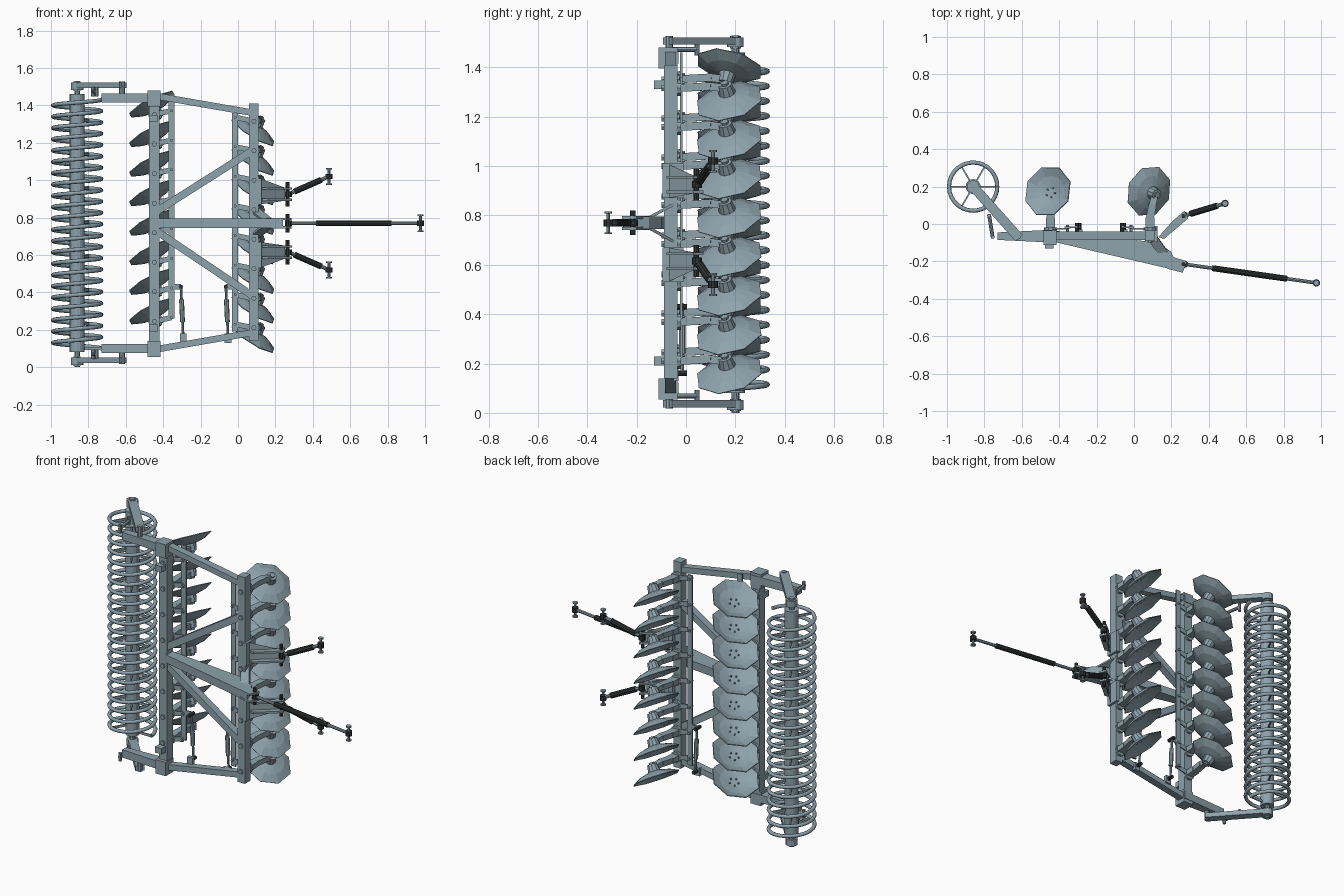
import bpy, bmesh, math
from mathutils import Vector as V, Matrix

if "Cube" in bpy.data.objects:
    bpy.data.objects.remove(bpy.data.objects["Cube"])


def material(name, col):
    m = bpy.data.materials.new(name)
    m.diffuse_color = (*col, 1)
    m.use_nodes = True
    m.node_tree.nodes["Principled BSDF"].inputs["Base Color"].default_value = m.diffuse_color
    return m


dark = material("dark_steel", (0.03, 0.035, 0.035))
blue = material("blue_grey_paint", (0.27, 0.36, 0.41))
MID = 0.77          # mirror height of the hitch


def obj(name, mesh, mat=None):
    o = bpy.data.objects.new(name, mesh)
    bpy.context.collection.objects.link(o)
    if not mesh.materials:
        mesh.materials.append(mat or blue)
    return o


def from_bm(name, bm, mat=None):
    me = bpy.data.meshes.new(name)
    bmesh.ops.recalc_face_normals(bm, faces=bm.faces)
    bm.to_mesh(me)
    bm.free()
    return obj(name, me, mat)


def box(name, lo, hi, mat=None):
    lo, hi = V(lo), V(hi)
    bm = bmesh.new()
    bmesh.ops.create_cube(bm, size=1, matrix=Matrix.Translation((lo + hi) / 2) @ Matrix.Diagonal((*(hi - lo), 1)))
    return from_bm(name, bm, mat)


def frame(p, q, ref):
    z = (q - p).normalized()
    x = V(ref).cross(z).normalized()
    m = Matrix((x, z.cross(x), z)).transposed().to_4x4()
    return Matrix.Translation((p + q) / 2) @ m


def beam(name, p, q, w, h, ref=(0, 1, 0), mat=None):
    # bar from p to q: h along ref, w across it
    p, q = V(p), V(q)
    bm = bmesh.new()
    bmesh.ops.create_cube(bm, size=1, matrix=frame(p, q, ref) @ Matrix.Diagonal((w, h, (q - p).length, 1)))
    return from_bm(name, bm, mat)


def rod(name, p, q, r, n=10, mat=None, r2=None):
    p, q = V(p), V(q)
    ref = (0, 1, 0) if abs((q - p).normalized().y) < 0.9 else (1, 0, 0)
    bm = bmesh.new()
    bmesh.ops.create_cone(bm, cap_ends=True, segments=n, radius1=r, radius2=r if r2 is None else r2,
                          depth=(q - p).length, matrix=frame(p, q, ref))
    return from_bm(name, bm, mat)


def plate(name, pts, z0, z1, mat=None):
    # xy profile extruded along z
    bm = bmesh.new()
    f = bm.faces.new([bm.verts.new((x, y, z0)) for x, y in pts])
    r = bmesh.ops.extrude_face_region(bm, geom=[f])
    bmesh.ops.translate(bm, vec=(0, 0, z1 - z0), verts=[v for v in r["geom"] if isinstance(v, bmesh.types.BMVert)])
    return from_bm(name, bm, mat)


# Main frame
box("rear_beam", (-0.475, -0.09, 0.06), (-0.42, -0.035, 1.47))
box("front_beam", (0.06, -0.09, 0.14), (0.11, -0.035, 1.41))
for nm, z0, z1, w in (("upper_outer_brace", 1.45, 1.36, 0.035), ("lower_outer_brace", 0.095, 0.185, 0.035),
                      ("upper_diagonal_brace", 0.83, 1.16, 0.04), ("lower_diagonal_brace", 0.73, 0.38, 0.04)):
    beam(nm, (-0.44, -0.063, z0), (0.08, -0.063, z1), w, 0.045)

# Central sloping drawbar and headstock
plate("drawbar", [(-0.43, -0.035), (-0.43, -0.095), (0.17, -0.235), (0.24, -0.255), (0.2, -0.15), (0.13, -0.1)],
      MID - 0.025, MID + 0.025)
for s in (-1, 1):
    z = MID + s * 0.022
    plate("headstock_cheek", [(0.15, -0.14), (0.22, -0.18), (0.285, -0.2), (0.26, -0.26), (0.18, -0.24)],
          z - 0.006, z + 0.006)
    beam("headstock_gusset", (0.09, -0.06, MID + s * 0.07), (0.16, -0.16, MID + s * 0.015), 0.012, 0.05, (1, 0, 0))
rod("headstock_pin", (0.265, -0.215, MID - 0.05), (0.265, -0.215, MID + 0.05), 0.011, 8, dark)


def link(name, a, b, f0, f1, r):
    # telescopic link: thin rod, thick barrel, cross pin with end caps
    a, b = V(a), V(b)
    rod(name + "_rod", a, b, r * 0.6, 8)
    rod(name + "_barrel", a.lerp(b, f0), a.lerp(b, f1), r, 10, dark)
    for e in (a, b):
        rod(name + "_eye", e - V((0, 0, 0.014)), e + V((0, 0, 0.014)), 0.02, 10, dark)
    rod(name + "_cross_pin", b - V((0, 0, 0.045)), b + V((0, 0, 0.045)), 0.008, 8)
    for s in (-1, 1):
        rod(name + "_pin_cap", b + V((0, 0, s * 0.038)), b + V((0, 0, s * 0.046)), 0.016, 8)


link("top_link", (0.27, -0.215, MID), (0.975, -0.315, MID), 0.21, 0.78, 0.016)
for s in (-1, 1):
    link("lower_link", (0.27, 0.045, MID + s * 0.155), (0.487, 0.11, MID + s * 0.25), 0.15, 0.8, 0.017)
    # Lower hitch brackets: cheeks, tapered web and mount on the beam
    for d in (0.125, 0.185):
        z = MID + s * d
        plate("hitch_cheek", [(0.13, -0.07), (0.16, -0.08), (0.29, 0.03), (0.27, 0.07), (0.21, 0.02)],
              z - 0.006, z + 0.006)
    za, zb = sorted((MID + s * 0.1, MID + s * 0.24))
    box("hitch_mount", (0.1, -0.095, za), (0.125, -0.01, zb))
    bm = bmesh.new()
    vs = [bm.verts.new((x, y, MID + s * d)) for x, y, d in
          ((0.115, -0.075, 0.1), (0.115, -0.075, 0.24), (0.25, 0.035, 0.19), (0.25, 0.035, 0.12))]
    bm.faces.new(vs)
    bmesh.ops.solidify(bm, geom=bm.faces[:], thickness=0.012)
    from_bm("hitch_web", bm)
    z = MID + s * 0.155
    rod("hitch_pin", (0.265, 0.042, z - 0.065), (0.265, 0.042, z + 0.065), 0.011, 8, dark)


# Concave notched disc, dished along +z
def disc_mesh():
    bm, n, rings = bmesh.new(), 16, []
    for r, z in ((0.03, 0.04), (0.09, 0.024), (0.141, 0)):
        ring = []
        for i in range(n):
            k = r * (0.92 if r > 0.1 and i % 2 else 1)
            a = math.tau * i / n
            ring.append(bm.verts.new((k * math.cos(a), k * math.sin(a), z)))
        rings.append(ring)
    bm.faces.new(rings[0])
    for a, b in zip(rings, rings[1:]):
        for i in range(n):
            j = (i + 1) % n
            bm.faces.new((a[i], b[i], b[j], a[j]))
    bmesh.ops.recalc_face_normals(bm, faces=bm.faces)
    bmesh.ops.solidify(bm, geom=bm.faces[:], thickness=0.005)
    # bolts on the hollow side
    for i in range(5):
        a = math.tau * i / 5
        bmesh.ops.create_cone(bm, cap_ends=True, segments=6, radius1=0.005, radius2=0.005, depth=0.016,
                              matrix=Matrix.Translation((0.026 * math.cos(a), 0.026 * math.sin(a), 0.034)))
    me = bpy.data.meshes.new("disc")
    bm.to_mesh(me)
    bm.free()
    return me


DISC = disc_mesh()


def disc_row(row, cx, ztop, n, beam_x, bar_x):
    n = V(n).normalized()
    for i in range(8):
        c = V((cx, 0.175, ztop - 0.158 * i))
        d = obj(row + "_disc", DISC)
        d.matrix_world = Matrix.Translation(c) @ n.to_track_quat("Z", "Y").to_matrix().to_4x4()
        a, h = c + n * 0.036, c + n * 0.08
        rod(row + "_hub", a, h, 0.036, 10, None, 0.028)
        rod(row + "_hub_cap", h, h + n * 0.01, 0.016, 6)
        # curved carrying arm
        m = c + n * 0.062
        pts = [V((beam_x, -0.045, m.z)), V((beam_x, 0.03, m.z + 0.004)),
               V(((beam_x + m.x) / 2, 0.1, m.z + 0.008)), V((m.x, m.y, m.z))]
        for j, (p, q) in enumerate(zip(pts, pts[1:])):
            beam(row + "_arm", p, q + (q - p) * 0.06, 0.048 - 0.006 * j, 0.032, (0, 0, 1))
        # pivot with nuts, and lever to the adjusting bar
        rod(row + "_pivot", (beam_x, -0.1, m.z), (beam_x, -0.015, m.z), 0.014, 6)
        rod(row + "_pivot_washer", (beam_x, -0.035, m.z), (beam_x, -0.02, m.z), 0.034, 10)
        beam(row + "_lever", (beam_x, -0.025, m.z), (bar_x, -0.025, m.z + 0.02), 0.028, 0.008)
        rod(row + "_lever_bolt", (bar_x, -0.04, m.z + 0.02), (bar_x, -0.005, m.z + 0.02), 0.008, 6)
    # adjusting bar and its turnbuckle
    lo, hi = (0.26, 1.46) if row == "rear" else (0.19, 1.36)
    box(row + "_adjusting_bar", (bar_x - 0.016, -0.024, lo), (bar_x + 0.016, -0.014, hi))
    x = bar_x + (0.05 if row == "rear" else -0.05)
    p, q = V((x + 0.012, -0.015, 0.16)), V((x, -0.015, 0.43))
    rod(row + "_turnbuckle_rod", p, q, 0.007, 8)
    rod(row + "_turnbuckle_barrel", p.lerp(q, 0.3), p.lerp(q, 0.75), 0.013, 8)
    for e in (p, q):
        rod(row + "_turnbuckle_pin", e - V((0, 0.03, 0)), e + V((0, 0.02, 0)), 0.011, 8, dark)
    beam(row + "_turnbuckle_lug", q, (bar_x, -0.02, 0.43), 0.03, 0.008)
    box(row + "_turnbuckle_bracket", (p.x - 0.018, -0.05, 0.13), (p.x + 0.018, -0.03, 0.18))


disc_row("front", 0.08, 1.265, (0.53, -0.22, 0.82), 0.085, -0.015)
disc_row("rear", -0.46, 1.405, (0.45, -0.22, -0.87), -0.447, -0.355)

# Roller: core tube and helical coil carried on spokes
RX, RY = -0.86, 0.2
rod("roller_core", (RX, RY, 0.08), (RX, RY, 1.46), 0.04, 16)
rod("roller_axle", (RX, RY, 0.0), (RX, RY, 1.53), 0.016, 10)
TURNS, Z0, Z1, SEG, SIDES = 22, 0.1, 1.43, 28, 8
bm, prev = bmesh.new(), None
for i in range(TURNS * SEG + 1):
    a = math.tau * i / SEG
    ring = []
    for j in range(SIDES):
        b = math.tau * j / SIDES
        r = 0.129 + 0.011 * math.cos(b)
        ring.append(bm.verts.new((RX + r * math.cos(a), RY + r * math.sin(a),
                                  Z0 + (Z1 - Z0) * i / (TURNS * SEG) + 0.011 * math.sin(b))))
    if prev:
        for j in range(SIDES):
            k = (j + 1) % SIDES
            bm.faces.new((prev[j], prev[k], ring[k], ring[j])).smooth = True
    else:
        bm.faces.new(ring)
    prev = ring
bm.faces.new(prev)
from_bm("roller_coil", bm)
bm = bmesh.new()
for i in range(TURNS * 2):
    # one spoke every half turn, advancing by a sixth
    t = 0.5 * i + (i % 3) / 6
    if t > TURNS:
        break
    m = Matrix.Translation((RX, RY, Z0 + (Z1 - Z0) * t / TURNS)) @ Matrix.Rotation(math.tau * t, 4, "Z")
    bmesh.ops.create_cube(bm, size=1, matrix=m @ Matrix.Translation((0.083, 0, 0)) @ Matrix.Diagonal((0.095, 0.008, 0.014, 1)))
from_bm("roller_spokes", bm)

# Roller arms, bearings, frame brackets and stay rods at both ends
for z, zb, s in ((1.507, 1.44, 1), (0.037, 0.1, -1)):
    beam("roller_arm", (RX + 0.005, RY - 0.005, z), (-0.615, -0.075, z), 0.052, 0.03, (0, 0, 1))
    rod("roller_bearing", (RX, RY, z - 0.025), (RX, RY, z + 0.015), 0.034, 12)
    rod("bearing_nut", (RX, RY, z - 0.03), (RX, RY, z + 0.02), 0.022, 6)
    plate("roller_bracket", [(-0.73, -0.045), (-0.73, -0.085), (-0.42, -0.1), (-0.42, -0.03)], zb - 0.024, zb + 0.024)
    rod("arm_pivot", (-0.62, -0.068, zb - 0.025), (-0.62, -0.068, z + s * 0.02), 0.015, 8)
    zs = (z + zb) / 2
    rod("stay_rod", (-0.755, -0.075, zs), (-0.775, 0.05, zs), 0.01, 8)
    for x, y in ((-0.755, -0.07), (-0.775, 0.045)):
        rod("stay_pin", (x, y, zs - 0.025), (x, y, zs + 0.025), 0.01, 8)
    box("end_clamp", (-0.485, -0.112, zb - 0.045), (-0.415, -0.035, zb + 0.04))
    zt = zb - s * 0.11
    box("lifting_tab", (-0.475, -0.13, zt - 0.018), (-0.43, -0.09, zt + 0.018))
